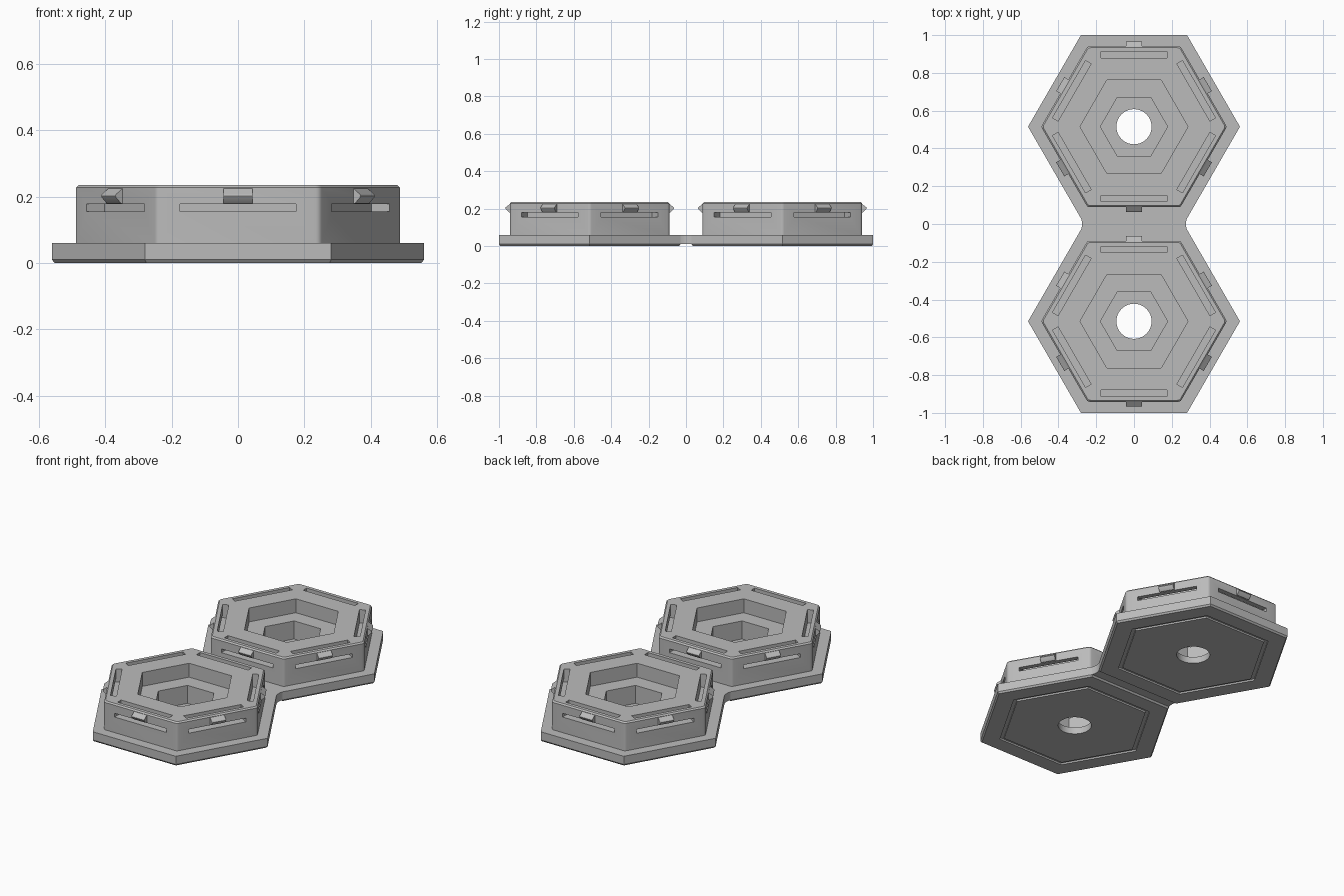
import bpy, bmesh
from math import cos, sin, pi, radians
from mathutils import Matrix, Vector

CENTRE = 0.515   # distance of each tile from the middle

if "Cube" in bpy.data.objects:
    bpy.data.objects.remove(bpy.data.objects["Cube"])

grey = bpy.data.materials.new("light_grey")
grey.use_nodes = True
colour = (0.5, 0.5, 0.5, 1)
grey.diffuse_color = colour
grey.node_tree.nodes["Principled BSDF"].inputs["Base Color"].default_value = colour


def finish(name, bm, y=0.0):
    bmesh.ops.recalc_face_normals(bm, faces=bm.faces)
    mesh = bpy.data.meshes.new(name)
    bm.to_mesh(mesh)
    bm.free()
    mesh.materials.append(grey)
    obj = bpy.data.objects.new(name, mesh)
    obj.location.y = y
    bpy.context.collection.objects.link(obj)
    return obj


def prism(bm, points, offset):
    """Extrude a closed outline of 3D points along an offset."""
    face = bm.faces.new([bm.verts.new(p) for p in points])
    new = bmesh.ops.extrude_face_region(bm, geom=[face], use_keep_orig=True)["geom"]
    verts = [v for v in new if isinstance(v, bmesh.types.BMVert)]
    bmesh.ops.translate(bm, verts=verts, vec=offset)


def around(bm, profile, half_width):
    """Repeat a (distance, height) profile on all six sides."""
    for k in range(6):
        turn = Matrix.Rotation(k * pi / 3, 3, "Z")
        points = [turn @ Vector((-half_width, d, z)) for d, z in profile]
        prism(bm, points, turn @ Vector((2 * half_width, 0, 0)))


def hex_ring(bm, radius, z, rounding):
    """Hexagon with softly rounded corners."""
    ring = []
    inner = radius - rounding / cos(pi / 6)
    for k in range(6):
        a = k * pi / 3
        for step in (-30, -10, 10, 30):
            b = a + radians(step)
            ring.append(bm.verts.new((inner * cos(a) + rounding * cos(b),
                                      inner * sin(a) + rounding * sin(b), z)))
    return ring


# Section from underside groove, over the flange and body, to the pocket floor
SECTION = [(.42, 0, 0), (.42, .01, 0), (.445, .01, 0), (.445, 0, 0),
           (.552, 0, 0), (.561, .01, 0), (.561, .06, 0),
           (.492, .06, .02), (.492, .227, .02), (.483, .235, .02),
           (.286, .235, 0), (.286, .15, 0), (.178, .15, 0), (.178, .04, 0)]
SLOT = [(.363, .155), (.46, .155), (.46, .178), (.397, .178), (.397, .26), (.363, .26)]
CLIP = [(.418, .225), (.426, .225), (.449, .207), (.451, .202), (.449, .197),
        (.432, .18), (.418, .18)]


def tile(name, y):
    # Stepped hexagonal body
    bm = bmesh.new()
    rings = [hex_ring(bm, *row) for row in SECTION]
    count = len(rings[0])
    for low, high in zip(rings, rings[1:]):
        for i in range(count):
            j = (i + 1) % count
            bm.faces.new((low[i], low[j], high[j], high[i]))
    bm.faces.new(rings[0])
    bm.faces.new(rings[-1])
    bmesh.ops.remove_doubles(bm, verts=bm.verts, dist=1e-5)
    body = finish(name + "_tile", bm, y)

    # Cutter for the clip slots and the round centre hole
    bm = bmesh.new()
    around(bm, SLOT, .175)
    bmesh.ops.create_cone(bm, cap_ends=True, segments=48, radius1=.093,
                          radius2=.093, depth=.3)
    cutter = finish(name + "_cutter", bm, y)
    cutter.hide_render = True
    cut = body.modifiers.new("cut", "BOOLEAN")
    cut.operation = "DIFFERENCE"
    cut.solver = "EXACT"
    cut.object = cutter
    bpy.context.view_layer.objects.active = body
    bpy.ops.object.modifier_apply(modifier="cut")
    bpy.data.objects.remove(cutter)

    # Snap clips above the side slots
    bm = bmesh.new()
    around(bm, CLIP, .043)
    clips = finish(name + "_clips", bm, y)
    return [body, clips]


parts = tile("front", -CENTRE) + tile("back", CENTRE)

# Waisted bridge joining the two flanges
bm = bmesh.new()
edge = CENTRE - .561 * cos(pi / 6)
side = [(.2805, -edge), (.276, -edge / 2), (.275, 0), (.276, edge / 2), (.2805, edge)]
outline = side + [(-x, -y) for x, y in side]
prism(bm, [(x, y, .01) for x, y in outline], (0, 0, .05))
parts.append(finish("bridge", bm))

# Smooth the rounded corners, keep hard edges
bpy.ops.object.select_all(action="DESELECT")
for part in parts:
    part.select_set(True)
bpy.context.view_layer.objects.active = parts[0]
bpy.ops.object.shade_smooth_by_angle(angle=radians(25))
